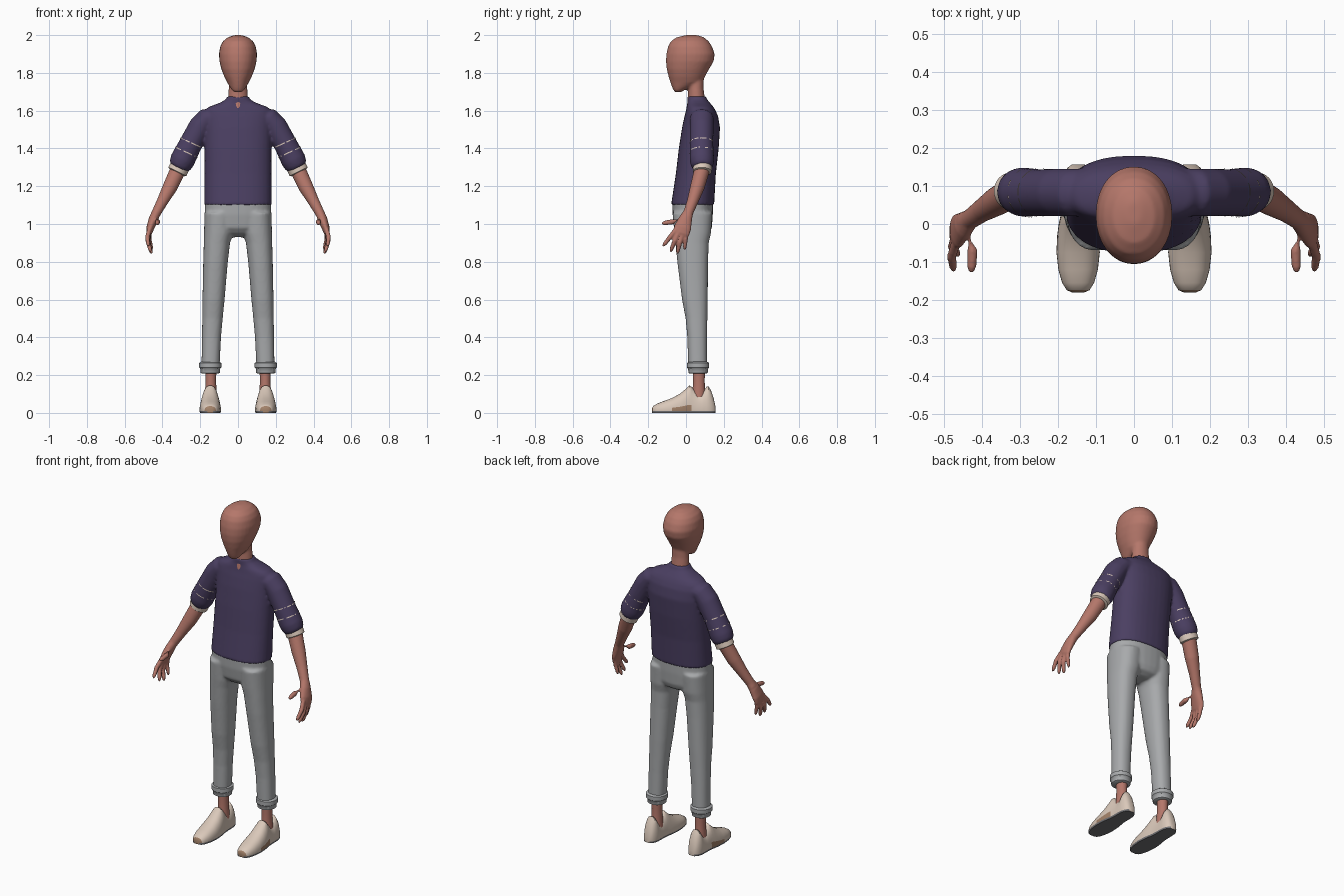
import bpy, bmesh, math, random
from mathutils import Vector

random.seed(4)


def material(name, rgb):
    m = bpy.data.materials.new(name)
    m.diffuse_color = (*rgb, 1)
    return m


SKIN = material("skin", (0.46, 0.185, 0.145))
PURPLE = material("purple_cloth", (0.07, 0.05, 0.122))
GREY = material("grey_cloth", (0.39, 0.40, 0.41))
CREAM = material("cream", (0.70, 0.58, 0.49))
BROWN = material("tan_trim", (0.36, 0.22, 0.14))
SOLE = material("sole_grey", (0.16, 0.16, 0.17))


def power(v, e):
    return math.copysign(abs(v) ** e, v)


def flat_ring(z, x0, x1, y0, y1, p=2.3, n=32):
    """Horizontal superellipse filling the given bounds."""
    pts = []
    for i in range(n):
        a = 2 * math.pi * i / n
        c, s = power(math.cos(a), 2 / p), power(math.sin(a), 2 / p)
        pts.append(Vector(((x0 + x1) / 2 + (x1 - x0) / 2 * c,
                           (y0 + y1) / 2 + (y1 - y0) / 2 * s, z)))
    return pts


def tube(sections, n=24):
    """Rings across a path of (point, radius in x-z, radius along y)."""
    pts = [Vector(s[0]) for s in sections]
    rings = []
    for i, (_, ra, rb) in enumerate(sections):
        t = (pts[min(i + 1, len(pts) - 1)] - pts[max(i - 1, 0)]).normalized()
        v = Vector((0, 1, 0))
        if abs(t.y) > 0.95:
            v = Vector((0, 0, 1))
        v = (v - t * v.dot(t)).normalized()
        u = v.cross(t)
        rings.append([pts[i] + u * ra * math.cos(a) + v * rb * math.sin(a)
                      for a in (2 * math.pi * k / n for k in range(n))])
    return rings


def loft(bm, rings, caps=True):
    vs = [[bm.verts.new(p) for p in r] for r in rings]
    n = len(vs[0])
    for a, b in zip(vs, vs[1:]):
        for i in range(n):
            j = (i + 1) % n
            bm.faces.new((a[i], a[j], b[j], b[i]))
    if caps:
        bm.faces.new(vs[0])
        bm.faces.new(vs[-1])


def make(name, lofts, mats, voxel=0, mirror=False, caps=True, edit=None):
    bm = bmesh.new()
    for rings in lofts:
        loft(bm, rings, caps)
    bmesh.ops.recalc_face_normals(bm, faces=bm.faces)
    if edit:
        edit(bm)
    me = bpy.data.meshes.new(name)
    bm.to_mesh(me)
    bm.free()
    for f in me.polygons:
        f.use_smooth = True
    me.set_sharp_from_angle(angle=math.radians(40))
    ob = bpy.data.objects.new(name, me)
    bpy.context.collection.objects.link(ob)
    for m in mats:
        me.materials.append(m)
    if voxel:  # merge overlapping pieces into one smooth skin
        r = ob.modifiers.new("merge", 'REMESH')
        r.mode, r.voxel_size, r.use_smooth_shade = 'VOXEL', voxel, True
        s = ob.modifiers.new("soften", 'SMOOTH')
        s.factor, s.iterations = 0.5, 4
    if mirror:
        ob.modifiers.new("mirror", 'MIRROR')
    return ob


def sym(z, w, y0, y1, p=2.3):
    return flat_ring(z, -w, w, y0, y1, p)


def flip(rings):
    return [[Vector((-p.x, p.y, p.z)) for p in r] for r in rings]


# head and neck
head = [sym(*r, 2.1) for r in [
    (2.0, .018, .0, .06), (1.988, .055, -.05, .095), (1.967, .08, -.08, .12),
    (1.94, .094, -.095, .138), (1.9, .101, -.104, .152), (1.86, .098, -.106, .146),
    (1.82, .088, -.102, .122), (1.78, .073, -.092, .1), (1.75, .058, -.083, .085),
    (1.725, .043, -.074, .03), (1.708, .031, -.066, -.01), (1.698, .018, -.058, -.025)]]
neck = [sym(*r, 2) for r in [(1.6, .062, 0, .11), (1.66, .053, .01, .1),
                             (1.72, .049, .012, .093), (1.79, .045, .01, .095)]]
make("head_and_neck", [head, neck], [SKIN], voxel=.007)

# shirt: torso with two puffed sleeves
torso = [sym(*r) for r in [
    (1.1, .179, -.079, .149), (1.265, .177, -.054, .158), (1.4, .177, -.038, .173),
    (1.51, .179, -.021, .18), (1.57, .182, -.008, .17), (1.6, .178, 0, .157),
    (1.62, .155, .004, .145), (1.64, .1, .008, .128), (1.658, .066, .008, .112),
    (1.676, .056, .008, .106)]]
sleeve = tube([((.11, .085, 1.57), .04, .06), ((.165, .083, 1.557), .058, .063),
               ((.2, .083, 1.515), .062, .063), ((.25, .082, 1.425), .061, .062),
               ((.293, .084, 1.34), .066, .065), ((.306, .086, 1.313), .061, .06),
               ((.314, .087, 1.297), .05, .05)])
make("shirt", [torso, sleeve, flip(sleeve)], [PURPLE], voxel=.008)

# sleeve cuffs
cuff = tube([((.305, .087, 1.31), .046, .044), ((.307, .087, 1.306), .053, .05),
             ((.321, .086, 1.277), .053, .05), ((.323, .086, 1.273), .046, .043)], 32)
make("sleeve_cuffs", [cuff], [CREAM], mirror=True)


# broken thin stripes around the sleeves
def dashes(bm):
    gone = [f for f in bm.faces if random.random() < 0.4]
    bmesh.ops.delete(bm, geom=gone, context='FACES')


stripes = [tube([((x - .0012, .083, z + .0026), r, r), ((x + .0012, .083, z - .0026), r, r)], 48)
           for x, z, r in [(.248, 1.43, .0635), (.273, 1.38, .0655)]]
make("sleeve_stripes", stripes, [CREAM], mirror=True, caps=False, edit=dashes)

# forearm, palm, fingers and thumb
arm = tube([((.29, .09, 1.34), .035, .035), ((.32, .083, 1.28), .042, .041),
            ((.36, .06, 1.195), .039, .038), ((.4, .035, 1.12), .03, .03),
            ((.432, .012, 1.06), .025, .026), ((.445, .004, 1.035), .024, .03)])
palm = tube([((.43, .013, 1.065), .023, .024), ((.448, -.003, 1.025), .025, .036),
             ((.464, -.018, .98), .021, .046), ((.471, -.026, .95), .015, .044),
             ((.473, -.03, .938), .008, .035)])


def finger(base, mid, tip, r):
    b, m, t = Vector(base), Vector(mid), Vector(tip)
    return tube([(b, r, r), (m, r, r), (m.lerp(t, .75), r * .85, r * .85), (t, r * .4, r * .4)], 12)


fingers = [
    finger((.468, -.05, .975), (.48, -.085, .93), (.474, -.123, .882), .0125),
    finger((.47, -.035, .965), (.478, -.06, .91), (.462, -.083, .852), .0125),
    finger((.47, -.015, .96), (.474, -.033, .9), (.457, -.047, .842), .0125),
    finger((.466, .006, .97), (.469, -.001, .92), (.455, -.008, .862), .0115),
    finger((.44, -.01, 1.035), (.425, -.07, 1.012), (.428, -.128, 1.003), .0145)]
make("forearms_and_hands", [arm, palm] + fingers, [SKIN], voxel=.005, mirror=True)

# trousers: hips merged with two legs
hips = [sym(*r) for r in [
    (.93, .05, .01, .09), (.95, .12, -.035, .125), (.98, .165, -.06, .137),
    (1.05, .176, -.071, .142), (1.13, .174, -.073, .143)]]
leg = [flat_ring(*r) for r in [
    (.235, .098, .193, .012, .112), (.4, .09, .191, .007, .112), (.5, .081, .189, -.002, .113),
    (.6, .071, .188, -.021, .115), (.8, .054, .184, -.046, .117), (.9, .042, .181, -.056, .12),
    (.95, .028, .18, -.062, .132), (1.06, .02, .177, -.071, .14)]]
make("trousers", [hips, leg, flip(leg)], [GREY], voxel=.008)

# rolled trouser cuffs
roll = [flat_ring(z, .147 - r, .147 + r, .064 - r, .064 + r, 2.1)
        for z, r in [(.208, .044), (.212, .051), (.234, .053), (.24, .059), (.264, .059), (.271, .048)]]
make("trouser_cuffs", [roll], [GREY], mirror=True)

# ankles
ankle = [flat_ring(z, .144 - r, .144 + r, .068 - r * 1.1, .068 + r * 1.1, 2)
         for z, r in [(.06, .034), (.12, .03), (.17, .028), (.24, .03)]]
make("ankles", [ankle], [SKIN], mirror=True)


# shoes: D-shaped sections along y with a thin sole
def shoe_ring(y, w, top, n=18):
    cx = .147
    pts = [Vector((cx + w * .96, y, 0))]
    for i in range(n + 1):
        a = math.pi * i / n
        pts.append(Vector((cx + w * power(math.cos(a), .85), y,
                           .01 + (top - .01) * math.sin(a) ** .8)))
    return pts + [Vector((cx - w * .96, y, 0))]


def shoe_paint(bm):
    for f in bm.faces:
        c = f.calc_center_median()
        if c.z < .009:
            f.material_index = 1
        elif c.z < .032 and (c.y < -.165 or (-.07 < c.y < .04 and c.x > .147)):
            f.material_index = 2


shoe = [shoe_ring(*r) for r in [
    (-.18, .016, .024), (-.174, .03, .036), (-.155, .042, .048), (-.12, .052, .062),
    (-.075, .057, .078), (-.03, .055, .103), (0, .051, .128), (.018, .047, .145),
    (.03, .045, .138), (.06, .043, .1), (.085, .043, .1), (.108, .042, .138),
    (.118, .041, .142), (.132, .037, .12), (.147, .029, .075), (.157, .016, .03)]]
make("shoes", [shoe], [CREAM, SOLE, BROWN], mirror=True, edit=shoe_paint)
